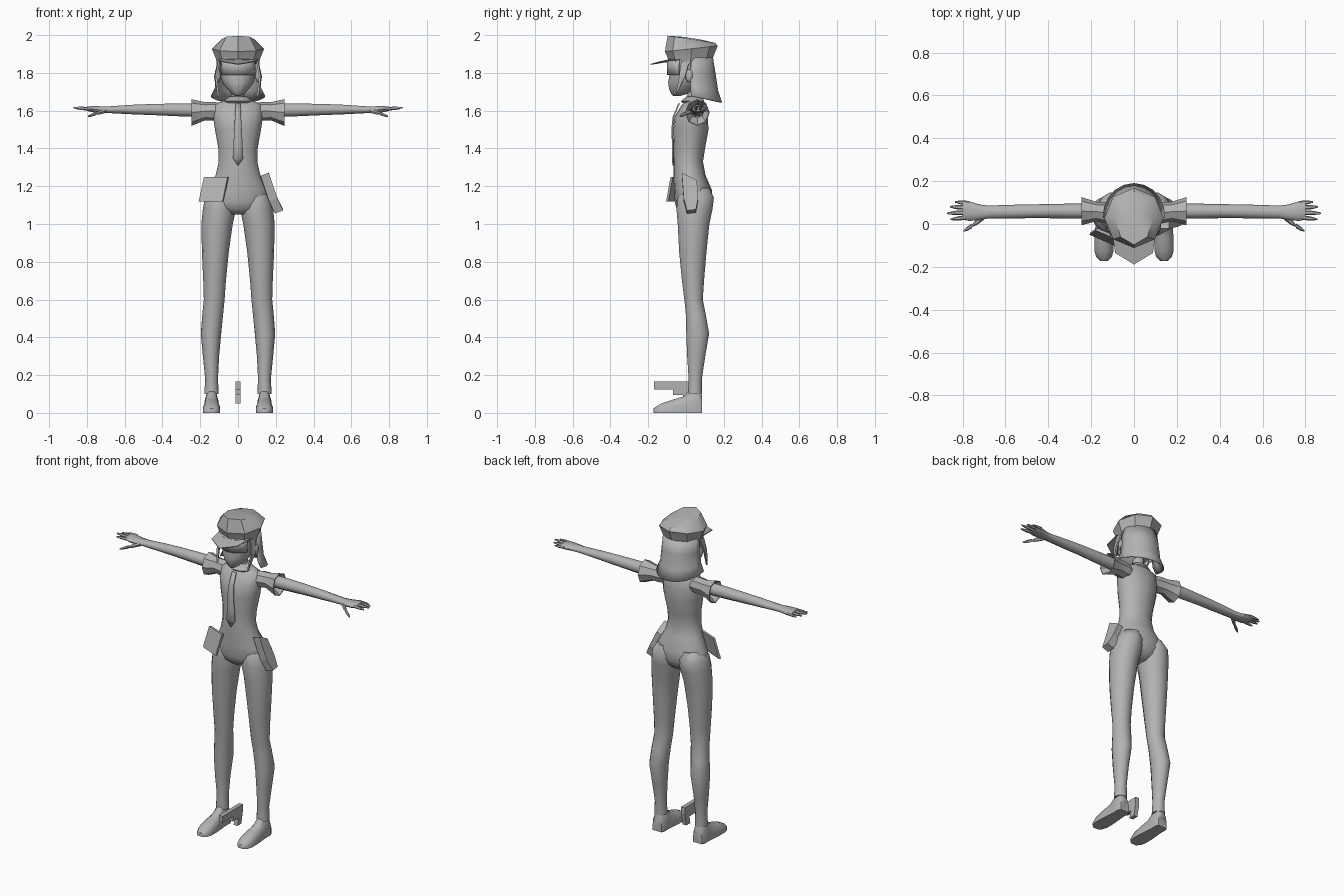
import bpy, bmesh, math
from mathutils import Vector

grey = bpy.data.materials.new("plain_grey")
grey.diffuse_color = (0.45, 0.45, 0.45, 1)


def finish(bm, name, mirror=False, thick=0, angle=40):
    bmesh.ops.recalc_face_normals(bm, faces=bm.faces)
    me = bpy.data.meshes.new(name)
    bm.to_mesh(me)
    bm.free()
    me.materials.append(grey)
    ob = bpy.data.objects.new(name, me)
    bpy.context.collection.objects.link(ob)
    bpy.ops.object.select_all(action='DESELECT')
    ob.select_set(True)
    bpy.context.view_layer.objects.active = ob
    if angle:
        bpy.ops.object.shade_smooth_by_angle(angle=math.radians(angle))
    if thick:
        s = ob.modifiers.new("thickness", 'SOLIDIFY')
        s.thickness = thick
        s.offset = 0
    if mirror:
        ob.modifiers.new("mirror", 'MIRROR').use_clip = False
    return ob


def add_rings(bm, rings, closed=True, caps=True):
    """Skin a list of rings of points."""
    vs = [[bm.verts.new(p) for p in r] for r in rings]
    n = len(vs[0])
    for a, b in zip(vs, vs[1:]):
        for i in range(n if closed else n - 1):
            j = (i + 1) % n
            bm.faces.new((a[i], a[j], b[j], b[i]))
    if caps and closed:
        bm.faces.new(vs[0])
        bm.faces.new(vs[-1])


def ellipse(c, u, v, n, a0=0.0, a1=360.0):
    full = abs(a1 - a0) >= 360
    out = []
    for i in range(n):
        t = math.radians(a0 + (a1 - a0) * i / (n if full else n - 1))
        out.append(Vector(c) + Vector(u) * math.cos(t) + Vector(v) * math.sin(t))
    return out


def loft_z(name, rows, n=14, cx=0, arc=(0, 360), **kw):
    """rows: z, centre y, x radius, y radius, optional x offset, z slope along y."""
    bm = bmesh.new()
    rings = []
    for r in rows:
        z, cy, rx, ry = r[:4]
        ox = r[4] if len(r) > 4 else 0
        sl = r[5] if len(r) > 5 else 0
        rings.append(ellipse((cx + ox, cy, z), (rx, 0, 0), (0, ry, ry * sl), n, *arc))
    add_rings(bm, rings, closed=arc[1] - arc[0] >= 360)
    return finish(bm, name, **kw)


def add_loft_x(bm, rows, n):
    """rows: x, centre y, centre z, y radius, z radius."""
    add_rings(bm, [ellipse((x, y, z), (0, ry, 0), (0, 0, rz), n) for x, y, z, ry, rz in rows])


def sheet(name, polys, **kw):
    bm = bmesh.new()
    for p in polys:
        bm.faces.new([bm.verts.new(q) for q in p])
    bmesh.ops.remove_doubles(bm, verts=bm.verts, dist=1e-4)
    return finish(bm, name, **kw)


def prism(name, loop, shift, **kw):
    bm = bmesh.new()
    add_rings(bm, [[Vector(p) for p in loop], [Vector(p) + Vector(shift) for p in loop]])
    return finish(bm, name, **kw)


# Body
loft_z("torso", [
    (1.665, .045, .045, .035), (1.65, .043, .085, .045), (1.63, .04, .13, .062),
    (1.57, .027, .132, .088), (1.5, .025, .122, .094), (1.4, .018, .104, .083),
    (1.33, .012, .102, .078), (1.26, .018, .118, .085), (1.18, .037, .16, .1),
    (1.12, .038, .172, .098), (1.08, .035, .13, .085), (1.05, .035, .05, .05)], n=16, angle=60)
loft_z("neck", [(1.75, .03, .035, .035), (1.68, .04, .033, .033), (1.63, .045, .042, .038)], n=10)
loft_z("collar", [(1.675, .042, .045, .042), (1.65, .035, .078, .066), (1.64, .035, .07, .055)], n=10)

# Legs and hems
loft_z("leg", [
    (1.19, .055, .055, .07, .085), (1.14, .052, .082, .098, .093), (1.08, .045, .088, .098, .098),
    (1.0, .04, .083, .086, .111), (.85, .036, .071, .074, .12), (.7, .037, .06, .06, .124),
    (.6, .04, .055, .05, .126), (.52, .052, .055, .054, .134), (.42, .062, .054, .062, .143),
    (.3, .054, .043, .049, .143), (.18, .049, .034, .036, .14), (.1, .047, .038, .038, .14)],
    n=14, mirror=True, angle=60)

# Shoes: sections run from heel to toe
bm = bmesh.new()
shoe = []
for y, w, h in [(.086, .03, .085), (.07, .038, .13), (.02, .037, .125), (-.01, .04, .088),
                (-.07, .045, .07), (-.125, .045, .052), (-.155, .036, .036), (-.172, .018, .024)]:
    t = w * (.65 if h > .1 else .75)
    shoe.append([(.14 + a, y, z) for a, z in
                 [(-w, 0), (w, 0), (w, h * .45), (t, h * .82), (t * .45, h),
                  (-t * .45, h), (-t, h * .82), (-w, h * .45)]])
add_rings(bm, shoe)
finish(bm, "shoe", mirror=True, angle=50)

# Sleeves and arms
bm = bmesh.new()
add_loft_x(bm, [(.09, .05, 1.595, .045, .045), (.13, .052, 1.597, .05, .05),
                (.175, .058, 1.597, .045, .048), (.246, .06, 1.59, .066, .071),
                (.246, .06, 1.59, .061, .066), (.2, .06, 1.597, .036, .036)], 8)
finish(bm, "sleeve", mirror=True, angle=35)
bm = bmesh.new()
add_loft_x(bm, [(.17, .06, 1.602, .036, .036), (.3, .06, 1.604, .035, .036),
                (.45, .06, 1.606, .032, .031), (.55, .058, 1.606, .032, .027),
                (.68, .056, 1.605, .03, .019), (.72, .055, 1.606, .036, .018),
                (.77, .06, 1.608, .046, .017), (.8, .064, 1.61, .043, .012)], 10)
finish(bm, "arm", mirror=True, angle=60)

# Fingers and thumb
bm = bmesh.new()
for x0, y0, z0, x1, y1, z1, r in [(.77, .098, 1.61, .835, .103, 1.607, .009),
                                  (.78, .077, 1.611, .858, .08, 1.612, .010),
                                  (.78, .054, 1.611, .872, .05, 1.616, .010),
                                  (.77, .032, 1.61, .855, .022, 1.61, .010),
                                  (.70, .035, 1.60, .755, -.008, 1.583, .014),
                                  (.755, -.008, 1.583, .795, -.032, 1.57, .010)]:
    add_loft_x(bm, [(x0, y0, z0, r * 1.1, r), (x0 * .4 + x1 * .6, y0 * .4 + y1 * .6, z0 * .4 + z1 * .6, r, r * .85),
                    (x1, y1, z1, r * .4, r * .4)], 6)
finish(bm, "fingers", mirror=True)

# Head and ears
loft_z("head", [
    (1.9, .025, .09, .1), (1.82, .012, .094, .1), (1.79, .008, .093, .098),
    (1.75, -.002, .084, .095), (1.715, -.016, .058, .076), (1.69, -.035, .034, .045),
    (1.677, -.05, .014, .018)], n=14, angle=60)
bm = bmesh.new()
bmesh.ops.create_uvsphere(bm, u_segments=8, v_segments=6, radius=1)
for v in bm.verts:
    v.co = Vector((.108 + .016 * v.co.x, .018 + .022 * v.co.y, 1.785 + .036 * v.co.z))
finish(bm, "ear", mirror=True, angle=60)

# Hair: back curtain, fringe and side locks
loft_z("back_hair", [
    (1.88, .035, .108, .105), (1.8, .035, .114, .118), (1.72, .035, .12, .132, 0, -.1),
    (1.675, .04, .142, .148, 0, -.22)], n=11, arc=(-5, 185), thick=.006, angle=50)
loft_z("fringe", [(1.87, .01, .099, .106), (1.79, .008, .1, .106)], n=9, arc=(205, 335), thick=.006)
sheet("side_lock", [
    [(.102, -.025, 1.86), (.104, .018, 1.86), (.122, -.005, 1.78), (.116, -.036, 1.78)],
    [(.116, -.036, 1.78), (.122, -.005, 1.78), (.104, -.056, 1.675)]],
    mirror=True, thick=.01, angle=0)

# Cap and peak
loft_z("cap", [
    (1.848, .025, .112, .112, 0, .03), (1.872, .025, .116, .116, 0, .04),
    (1.928, .028, .138, .14, 0, .11), (1.978, .028, .088, .125, 0, -.15),
    (1.984, .028, .03, .045, 0, -.15)], n=8, angle=35)
sheet("cap_peak", [[(0, -.085, 1.872), (.08, -.05, 1.872), (.104, -.02, 1.872),
                    (.088, -.135, 1.86), (0, -.188, 1.845)]], mirror=True, thick=.005, angle=0)

# Tie following the chest: z, half width, y
bm = bmesh.new()
add_rings(bm, [[(-w, y, z), (w, y, z)] for z, w, y in
               [(1.64, .013, -.036), (1.57, .016, -.066), (1.5, .02, -.074), (1.42, .024, -.07),
                (1.35, .028, -.07), (1.31, .002, -.068)]], closed=False)
finish(bm, "tie", thick=.008)

# Hip plate on one side, holster on the other
prism("hip_plate", [(-.18, -.03, 1.25), (-.055, -.082, 1.25), (-.082, -.105, 1.12), (-.208, -.05, 1.12)],
      (.006, .012, 0), angle=0)
prism("holster", [(.12, -.022, 1.255), (.12, .058, 1.215), (.165, .064, 1.12), (.196, .052, 1.06),
                  (.196, .005, 1.055), (.165, -.012, 1.12)], (.043, 0, .017), angle=0)

# Small pistol between the shoes
h = .013
prism("pistol", [(-h, y, z) for y, z in [
    (-.17, .165), (.03, .165), (.03, .125), (.015, .05), (-.025, .05), (-.015, .095),
    (-.07, .095), (-.07, .125), (-.17, .125)]], (2 * h, 0, 0), angle=0)
